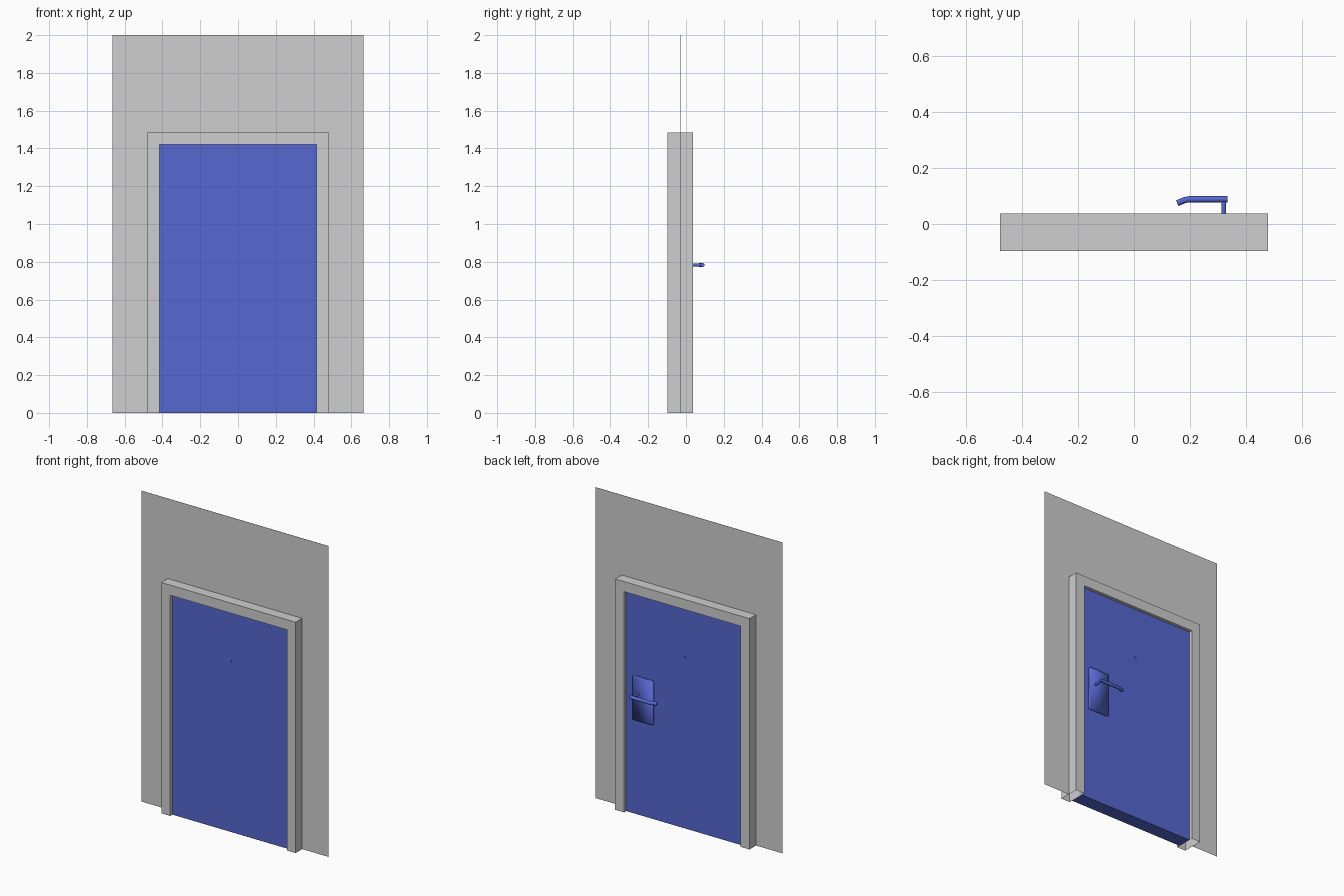
import bpy
import bmesh
from mathutils import Matrix, Vector

if "Cube" in bpy.data.objects:
    bpy.data.objects.remove(bpy.data.objects["Cube"], do_unlink=True)


def material(name, rgb):
    mat = bpy.data.materials.new(name)
    mat.use_nodes = True
    mat.diffuse_color = (*rgb, 1)
    mat.node_tree.nodes["Principled BSDF"].inputs["Base Color"].default_value = (*rgb, 1)
    return mat


GREY = material("light_grey", (0.62, 0.62, 0.62))
BLUE = material("door_blue", (0.093, 0.138, 0.64))
MID_Y = -0.03  # centre plane of wall, frame and door


def finish(name, bm, mat, smooth=False):
    bmesh.ops.recalc_face_normals(bm, faces=bm.faces)
    mesh = bpy.data.meshes.new(name)
    bm.to_mesh(mesh)
    bm.free()
    mesh.materials.append(mat)
    for poly in mesh.polygons:
        poly.use_smooth = smooth
    obj = bpy.data.objects.new(name, mesh)
    bpy.context.collection.objects.link(obj)
    return obj


def extrude_outline(points, y0, y1):
    """Solid from an x-z outline, extruded along y."""
    bm = bmesh.new()
    face = bm.faces.new([bm.verts.new((x, y0, z)) for x, z in points])
    grown = bmesh.ops.extrude_face_region(bm, geom=[face])
    verts = [g for g in grown["geom"] if isinstance(g, bmesh.types.BMVert)]
    bmesh.ops.translate(bm, vec=(0, y1 - y0, 0), verts=verts)
    bmesh.ops.recalc_face_normals(bm, faces=bm.faces)
    return bm


def arch(name, outer, inner, depth):
    """Upside-down U; outer and inner are (half width, top)."""
    (ow, ot), (iw, it) = outer, inner
    points = [(-ow, 0), (-iw, 0), (-iw, it), (iw, it),
              (iw, 0), (ow, 0), (ow, ot), (-ow, ot)]
    bm = extrude_outline(points, MID_Y - depth / 2, MID_Y + depth / 2)
    # The feet are open where they meet the floor
    feet = [f for f in bm.faces if all(v.co.z < 0.001 for v in f.verts)]
    bmesh.ops.delete(bm, geom=feet, context="FACES")
    return finish(name, bm, GREY)


def tube(name, path, radius, sides=16):
    """Capped round bar along a path lying in a horizontal plane."""
    bm = bmesh.new()
    path = [Vector(p) for p in path]
    rings = []
    for i, p in enumerate(path):
        before = (p - path[max(i - 1, 0)]).normalized()
        after = (path[min(i + 1, len(path) - 1)] - p).normalized()
        turn = (before + after).to_track_quat("Z", "Y").to_matrix().to_4x4()
        circle = bmesh.ops.create_circle(bm, segments=sides, radius=radius,
                                         matrix=Matrix.Translation(p) @ turn)
        rings.append(circle["verts"])
    for a, b in zip(rings, rings[1:]):
        for k in range(sides):
            n = (k + 1) % sides
            bm.faces.new((a[k], a[n], b[n], b[k]))
    bm.faces.new(rings[0])
    bm.faces.new(rings[-1])
    obj = finish(name, bm, BLUE)
    bpy.ops.object.select_all(action="DESELECT")
    obj.select_set(True)
    bpy.context.view_layer.objects.active = obj
    bpy.ops.object.shade_smooth_by_angle()
    return obj


# Thin wall panel and the frame set into it
arch("wall", (0.665, 2.0), (0.478, 1.485), 0.001)
arch("door_frame", (0.478, 1.485), (0.415, 1.42), 0.134)

# Door leaf
DOOR = 0.09
DOOR_BACK = MID_Y + DOOR / 2
leaf = extrude_outline([(-0.415, 0), (0.415, 0), (0.415, 1.42), (-0.415, 1.42)],
                       MID_Y - DOOR / 2, DOOR_BACK)
finish("door", leaf, BLUE)

# Peephole passing through the door
tube("peephole", [(0, MID_Y - DOOR / 2 - 0.003, 1.097), (0, DOOR_BACK + 0.003, 1.097)], 0.01)

# Softly shaded lock plate on the back
plate = extrude_outline([(0.216, 0.607), (0.365, 0.607), (0.365, 0.89), (0.216, 0.89)],
                        DOOR_BACK - 0.002, DOOR_BACK + 0.01)
corners = [e for e in plate.edges if abs(e.verts[0].co.y - e.verts[1].co.y) > 0.001]
bmesh.ops.bevel(plate, geom=corners, offset=0.008, segments=3, profile=0.5, affect="EDGES")
finish("lock_plate", plate, BLUE, smooth=True)

# Handle: stem and bent lever
tube("handle_stem", [(0.32, DOOR_BACK, 0.783), (0.32, 0.09, 0.783)], 0.008)
tube("handle_lever", [(0.333, 0.088, 0.783), (0.195, 0.088, 0.783),
                      (0.18, 0.085, 0.783), (0.154, 0.074, 0.783)], 0.011)
